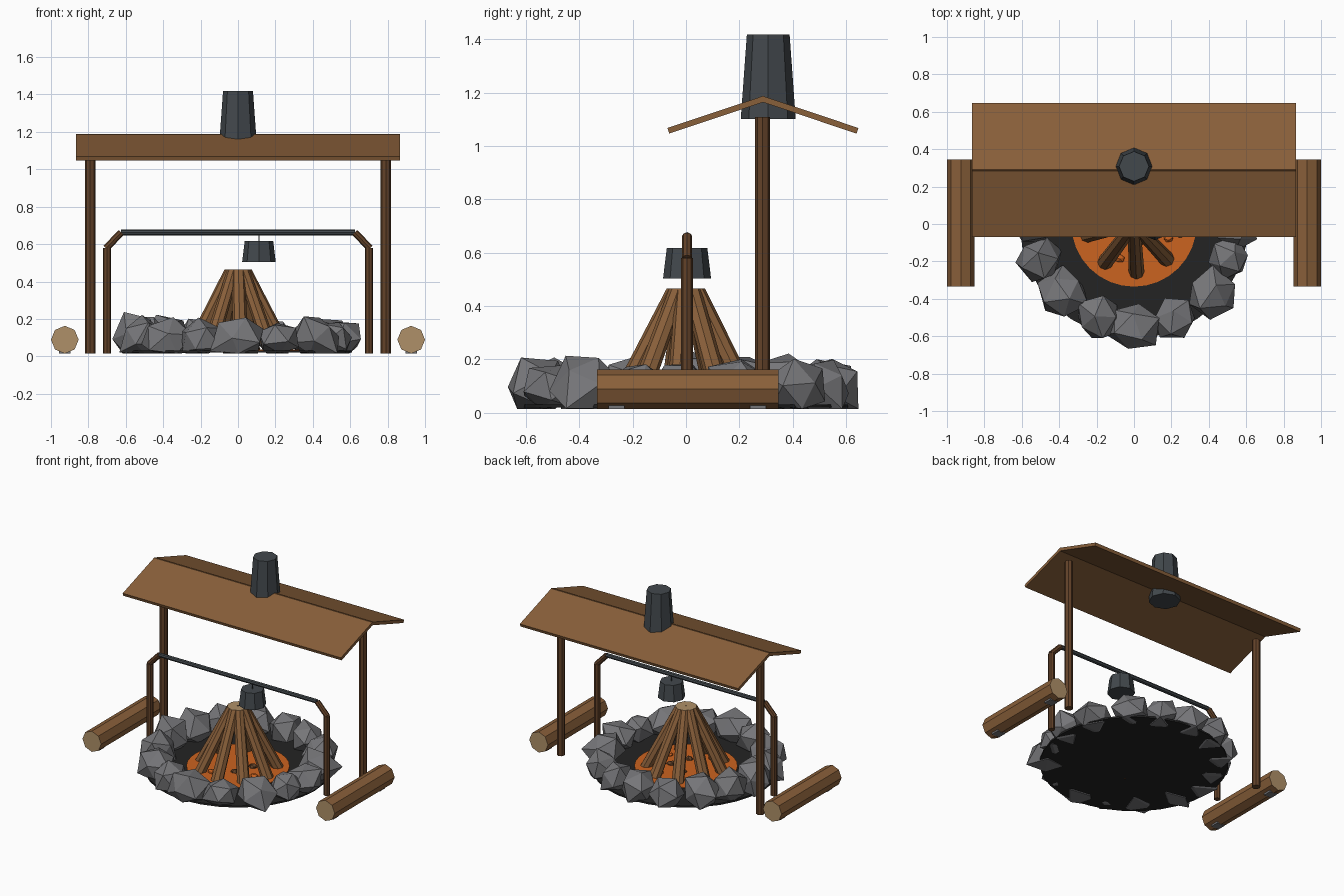
import bpy, bmesh, math, random
from mathutils import Matrix, Vector

random.seed(11)
default = bpy.data.objects.get("Cube")
if default:
    bpy.data.objects.remove(default)

BASE = 0.015


def material(name, rgb):
    m = bpy.data.materials.new(name)
    m.diffuse_color = (*rgb, 1)
    m.use_nodes = True
    bsdf = next(n for n in m.node_tree.nodes if n.type == 'BSDF_PRINCIPLED')
    bsdf.inputs["Base Color"].default_value = (*rgb, 1)
    return m


WOOD = material("warm_wood", (0.25, 0.115, 0.042))
DARK_WOOD = material("dark_wood", (0.125, 0.055, 0.022))
CUT_WOOD = material("cut_wood", (0.43, 0.28, 0.14))
STONE = material("grey_stone", (0.18, 0.18, 0.19))
IRON = material("dark_iron", (0.055, 0.065, 0.073))
ASH = material("black_ash", (0.017, 0.017, 0.017))
FIRE = material("orange_embers", (0.6, 0.125, 0.014))


def finish(name, bm, *mats):
    bm.normal_update()
    mesh = bpy.data.meshes.new(name)
    bm.to_mesh(mesh)
    bm.free()
    for m in mats:
        mesh.materials.append(m)
    obj = bpy.data.objects.new(name, mesh)
    bpy.context.collection.objects.link(obj)
    return obj


def tube(name, start, end, r0, r1, mat, sides=8, cap=None, level_ends=False):
    """Straight faceted bar; level_ends shears it so both ends stay horizontal."""
    a, b = Vector(start), Vector(end)
    d = b - a
    if level_ends:
        m = Matrix(((1, 0, d.x), (0, 1, d.y), (0, 0, d.z)))
    else:
        m = d.to_track_quat('Z', 'Y').to_matrix() @ Matrix.Diagonal((1, 1, d.length))
    bm = bmesh.new()
    bmesh.ops.create_cone(bm, cap_ends=True, segments=sides, radius1=r0, radius2=r1,
                          depth=1, matrix=Matrix.Translation((a + b) / 2) @ m.to_4x4())
    if cap:
        for f in bm.faces:
            f.material_index = int(len(f.verts) == sides)
    return finish(name, bm, mat, *([cap] if cap else []))


def box(name, centre, size, mat, tilt=0.0):
    bm = bmesh.new()
    m = (Matrix.Translation(centre) @ Matrix.Rotation(tilt, 4, 'X')
         @ Matrix.Diagonal((*size, 1)))
    bmesh.ops.create_cube(bm, size=1, matrix=m)
    return finish(name, bm, mat)


def rock(name, centre, size, mat, jitter=0.16):
    """Irregular faceted lump with a flattened underside."""
    bm = bmesh.new()
    bmesh.ops.create_icosphere(bm, subdivisions=1, radius=1)
    turn = Matrix.Rotation(random.uniform(0, math.tau), 3, 'Z') @ \
        Matrix.Rotation(random.uniform(0, math.tau), 3, 'X')
    for v in bm.verts:
        p = turn @ v.co * random.uniform(1 - jitter, 1 + jitter)
        v.co = Vector(centre) + Vector(p[i] * size[i] for i in range(3))
        v.co.z = max(v.co.z, BASE)
    return finish(name, bm, mat)


# Ash bed and glowing centre
tube("ash_bed", (0, 0, 0.02), (0, 0, 0.032), 0.61, 0.61, ASH, 32)
tube("ember_bed", (0, 0, 0.03), (0, 0, 0.037), 0.335, 0.335, FIRE, 32)

# Ring of stones
COUNT = 16
for i in range(COUNT):
    a = math.tau * (i + random.uniform(-0.12, 0.12)) / COUNT - math.pi / 2
    r = random.uniform(0.53, 0.56)
    s = random.uniform(0.115, 0.145)
    rock(f"ring_stone_{i + 1}", (r * math.cos(a), r * math.sin(a), 0.09),
         (s, s, s * random.uniform(0.85, 1.08)), STONE)

# Coals and chips on the embers
for i in range(8):
    a = math.tau * (i + 0.5) / 8
    r = 0.2 if i % 2 else 0.1
    rock(f"coal_{i + 1}", (r * math.cos(a), r * math.sin(a), 0.04),
         (0.03, 0.025, 0.02), FIRE if i % 2 else DARK_WOOD)

# Leaning firewood
for i in range(9):
    a = math.radians(-87 + 40 * i)
    c, s = math.cos(a), math.sin(a)
    tube(f"firewood_{i + 1}", (0.255 * c, 0.255 * s, 0.035), (0.038 * c, 0.038 * s, 0.465),
         0.042, 0.035, WOOD, 8, CUT_WOOD, level_ends=True)

# Paired parts: bench logs, roof posts and spit supports
for side, x in (("left", 1), ("right", -1)):
    tube(f"{side}_bench_log", (0.926 * x, -0.333, 0.089), (0.926 * x, 0.346, 0.089),
         0.074, 0.074, WOOD, 8, CUT_WOOD)
    for end, y in (("front", -0.26), ("back", 0.27)):
        box(f"{side}_{end}_log_chock", (0.926 * x, y, 0.025), (0.06, 0.06, 0.02), STONE)
    tube(f"{side}_roof_post", (0.79 * x, 0.287, BASE), (0.79 * x, 0.287, 1.108),
         0.028, 0.028, DARK_WOOD)
    tube(f"{side}_spit_post", (0.70 * x, 0.004, BASE), (0.70 * x, 0.004, 0.58),
         0.022, 0.022, DARK_WOOD)
    tube(f"{side}_spit_brace", (0.705 * x, 0.004, 0.578), (0.625 * x, 0.004, 0.662),
         0.019, 0.019, DARK_WOOD)

# Spit bar with hanging pot
tube("spit_bar", (-0.625, 0.004, 0.662), (0.625, 0.004, 0.662), 0.015, 0.015, IRON)
tube("pot_hook", (0.112, 0.004, 0.61), (0.112, 0.004, 0.655), 0.004, 0.004, IRON, 6)
tube("cooking_pot", (0.112, 0.004, 0.503), (0.112, 0.004, 0.617), 0.09, 0.076, IRON)

# Pitched roof and smoke stack
SLOPE = math.radians(18.5)
for name, d in (("front", 1), ("back", -1)):
    box(f"{name}_roof_panel", (0, 0.288 - 0.174 * d, 1.117), (1.73, 0.38, 0.022), WOOD, SLOPE * d)
tube("smoke_stack", (0, 0.308, 1.10), (0, 0.308, 1.418), 0.103, 0.08, IRON)
